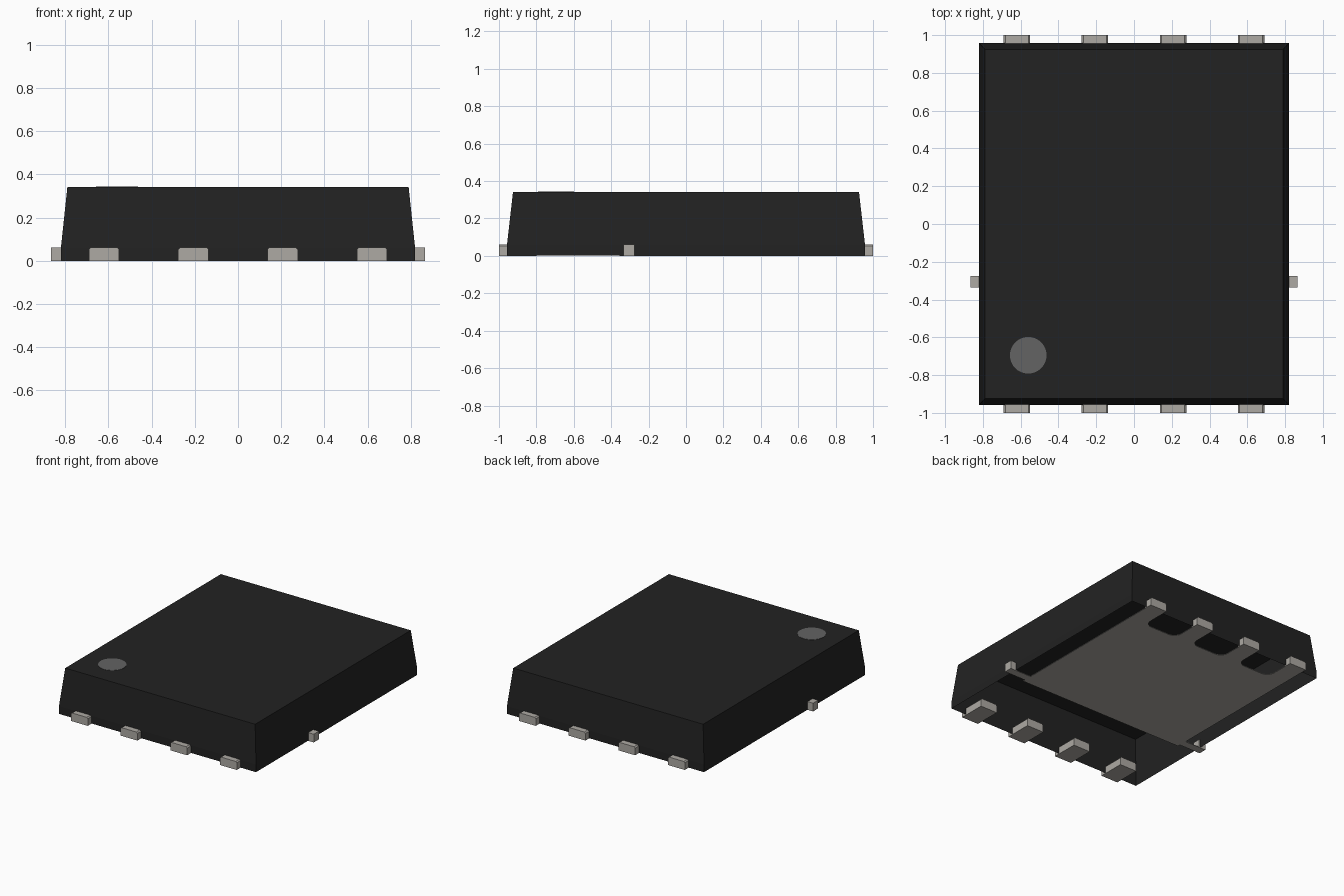
import bpy, bmesh, math
from mathutils import Vector

cube = bpy.data.objects.get("Cube")
if cube:
    bpy.data.objects.remove(cube, do_unlink=True)


def material(name, rgb, rough=0.7):
    m = bpy.data.materials.new(name)
    m.use_nodes = True
    m.diffuse_color = (*rgb, 1)
    b = m.node_tree.nodes["Principled BSDF"]
    b.inputs["Base Color"].default_value = (*rgb, 1)
    b.inputs["Roughness"].default_value = rough
    return m


BLACK = material("black plastic", (0.016, 0.016, 0.016))
METAL = material("tin metal", (0.42, 0.40, 0.37))
GREY = material("marker grey", (0.125, 0.125, 0.125))


def finish(bm, name, mat):
    bmesh.ops.recalc_face_normals(bm, faces=bm.faces)
    me = bpy.data.meshes.new(name)
    bm.to_mesh(me)
    bm.free()
    me.materials.append(mat)
    ob = bpy.data.objects.new(name, me)
    bpy.context.collection.objects.link(ob)
    return ob


def prism(name, outline, direction, mat):
    """Extrude a closed outline of 3D points along a direction."""
    bm = bmesh.new()
    face = bm.faces.new([bm.verts.new(p) for p in outline])
    new = bmesh.ops.extrude_face_region(bm, geom=[face])["geom"]
    bmesh.ops.translate(bm, vec=Vector(direction),
                        verts=[v for v in new if isinstance(v, bmesh.types.BMVert)])
    return finish(bm, name, mat)


# Tapered shell, open underneath
bm = bmesh.new()
rings = []
for x, y, z in [(0.82, 0.957, 0.002), (0.82, 0.957, 0.06), (0.79, 0.925, 0.342)]:
    rings.append([bm.verts.new((sx * x, sy * y, z))
                  for sx, sy in ((-1, -1), (1, -1), (1, 1), (-1, 1))])
for low, high in zip(rings, rings[1:]):
    for i in range(4):
        j = (i + 1) % 4
        bm.faces.new((low[i], low[j], high[j], high[i]))
top = bm.faces.new(rings[-1])
body = finish(bm, "body_shell", BLACK)
if body.data.polygons[-1].normal.z < 0:
    body.data.flip_normals()

# Round marker on the top
prism("corner_marker",
      [(-0.56 + 0.097 * math.cos(a), -0.695 + 0.097 * math.sin(a), 0.341)
       for a in (i * math.tau / 48 for i in range(48))], (0, 0, 0.003), GREY)


# Leads with small chamfers on their upper corners
def lead(name, x, y0, y1):
    w, h, c = 0.07, 0.062, 0.009
    pts = [(-w, 0), (w, 0), (w, h - c), (w - c, h), (c - w, h), (-w, h - c)]
    prism(name, [(x + px, y0, pz) for px, pz in pts], (0, y1 - y0, 0), METAL)


LEAD_X = (-0.62, -0.207, 0.207, 0.62)
for i, x in enumerate(LEAD_X):
    lead(f"front_lead_{i + 1}", x, -1.0, -0.80)
    lead(f"back_lead_{i + 1}", x, 0.94, 1.0)

# Square side tabs
for side, s in (("left", 1), ("right", -1)):
    prism(f"{side}_tab", [(s * 0.81, y, z) for y, z in
                          ((-0.335, 0), (-0.275, 0), (-0.275, 0.062), (-0.335, 0.062))],
          (s * 0.055, 0, 0), METAL)

# Underside pad: fingers to the back leads, rounded notches, narrow side arms
outline = [(-0.69, -0.275), (-0.82, -0.275), (-0.82, -0.335), (-0.69, -0.335),
           (-0.69, -0.355), (0.69, -0.355), (0.69, -0.335), (0.82, -0.335),
           (0.82, -0.275), (0.69, -0.275), (0.69, 0.95)]
R, FLOOR = 0.06, 0.77
for a, b in zip(LEAD_X[::-1], LEAD_X[-2::-1]):
    right, left = a - 0.07, b + 0.07
    outline.append((right, 0.95))
    for cx, start in ((right - R, 0.0), (left + R, -math.pi / 2)):
        for k in range(6):
            t = start - k * math.pi / 10
            outline.append((cx + R * math.cos(t), FLOOR + R + R * math.sin(t)))
    outline.append((left, 0.95))
outline.append((-0.69, 0.95))
prism("thermal_pad", [(x, y, 0) for x, y in outline], (0, 0, 0.004), METAL)
